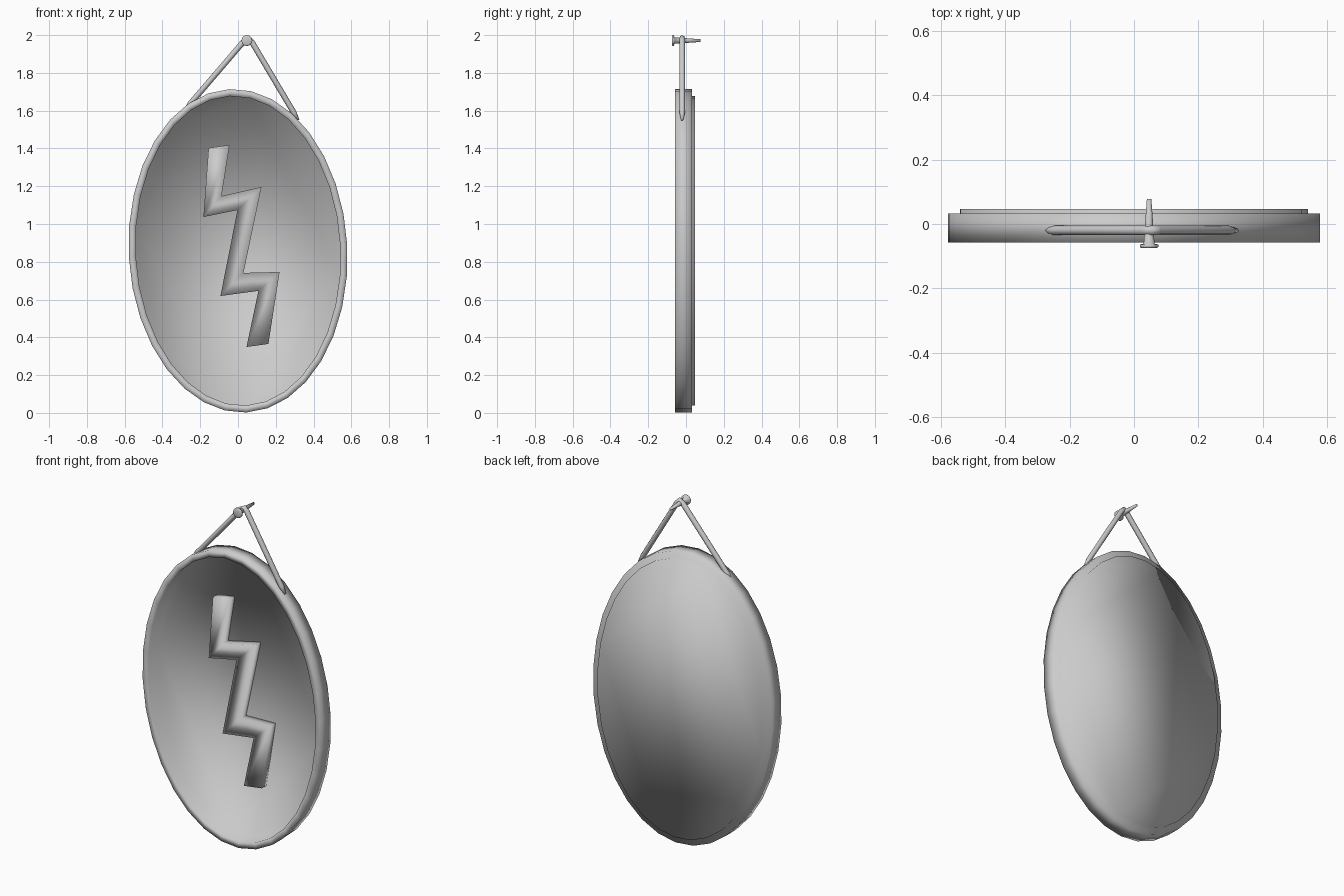
import bpy, bmesh
from math import cos, sin, pi, radians
from mathutils import Vector

if "Cube" in bpy.data.objects:
    bpy.data.objects.remove(bpy.data.objects["Cube"], do_unlink=True)

GREY = (0.6, 0.6, 0.6, 1)
mat = bpy.data.materials.new("plain grey")
mat.use_nodes = True
mat.diffuse_color = GREY
mat.node_tree.nodes["Principled BSDF"].inputs["Base Color"].default_value = GREY


def finish(name, bm):
    bmesh.ops.recalc_face_normals(bm, faces=bm.faces)
    mesh = bpy.data.meshes.new(name)
    bm.to_mesh(mesh)
    bm.free()
    mesh.materials.append(mat)
    mesh.shade_smooth()
    obj = bpy.data.objects.new(name, mesh)
    bpy.context.collection.objects.link(obj)
    return obj


def skin(name, rings):
    """Bridge successive closed rings of points and cap both ends."""
    bm = bmesh.new()
    loops = [[bm.verts.new(p) for p in ring] for ring in rings]
    n = len(loops[0])
    for a, b in zip(loops, loops[1:]):
        for i in range(n):
            j = (i + 1) % n
            bm.faces.new((a[i], a[j], b[j], b[i]))
    bm.faces.new(loops[0])
    bm.faces.new(loops[-1])
    return finish(name, bm)


def oval(rx, rz, y, cx, cz, n, tilt=0):
    c, s = cos(tilt), sin(tilt)
    pts = []
    for i in range(n):
        u, v = rx * sin(2 * pi * i / n), rz * cos(2 * pi * i / n)
        pts.append((cx + u * c - v * s, y, cz + u * s + v * c))
    return pts


# Oval plaque: recessed front panel, raised rim and stepped back plate
RIM = 0.037
profile = [(RIM, 0.034), (RIM, -0.057), (0, -0.057),
           (0, 0.032), (RIM, 0.032), (RIM, 0.047)]
skin("oval_plaque", [oval(0.579 - d, 0.857 - d, y, 0, 0.858, 32, radians(3))
                     for d, y in profile])

# Raised zigzag on the front panel
zigzag = [(-.156, 1.402), (-.045, 1.418), (-.087, 1.148), (.124, 1.196),
          (.029, .741), (.22, .746), (.161, .365), (.045, .349),
          (.108, .646), (-.093, .619), (-.003, 1.074), (-.183, 1.037)]
skin("zigzag_relief", [[(x, y, z) for x, z in zigzag] for y in (-0.01, 0.04)])

# Hanging cord bent over the nail, with tapered ends
path = [(-.285, 1.6, .006), (-.25, 1.64, .015), (.035, 1.972, .015),
        (.055, 1.984, .015), (.072, 1.966, .015), (.295, 1.59, .015),
        (.32, 1.55, .006)]
points = [Vector((x, -0.02, z)) for x, z, r in path]
rings = []
for i, p in enumerate(points):
    along = (points[min(i + 1, len(points) - 1)] - points[max(i - 1, 0)]).normalized()
    side = along.cross(Vector((0, 1, 0)))
    r = path[i][2]
    rings.append([p + r * (cos(k * pi / 4) * side + sin(k * pi / 4) * Vector((0, 1, 0)))
                  for k in range(8)])
skin("hanging_cord", rings)

# Nail: flat head and tapering shank
nail = [(.022, -.075), (.029, -.072), (.029, -.064), (.017, -.061), (.014, -.02),
        (.007, .078)]
nail_obj = skin("nail", [oval(r, r, y, .047, 1.971, 12) for r, y in nail])
